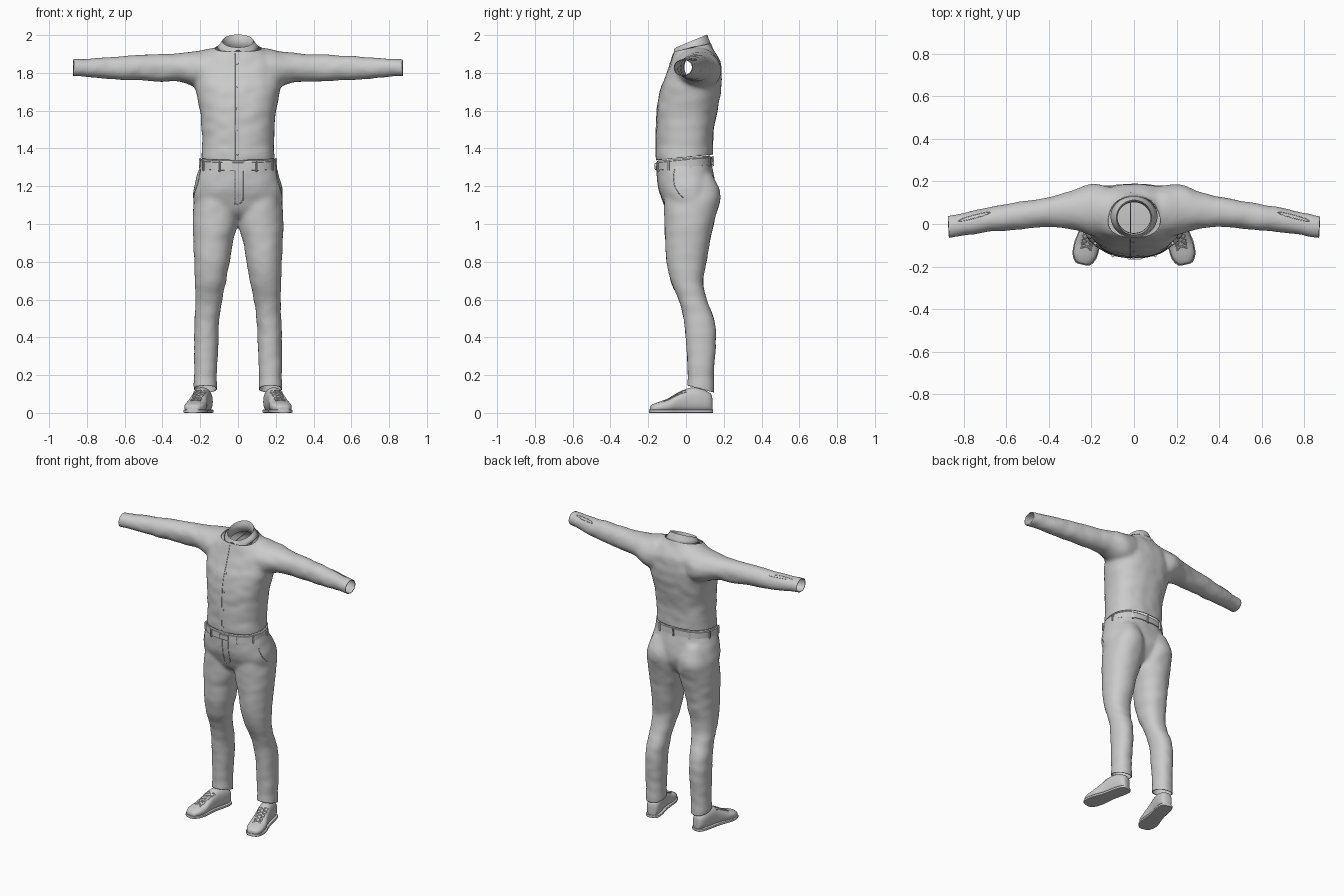
import bpy, bmesh, math
from mathutils import Vector, Matrix, noise
from mathutils.bvhtree import BVHTree

cube = bpy.data.objects.get("Cube")
if cube:
    bpy.data.objects.remove(cube)

GREY = (0.6, 0.6, 0.6, 1)
cloth = bpy.data.materials.new("plain grey")
cloth.use_nodes = True
cloth.diffuse_color = GREY
cloth.node_tree.nodes["Principled BSDF"].inputs["Base Color"].default_value = GREY


def finish(name, data, angle=40):
    ob = bpy.data.objects.new(name, data)
    bpy.context.collection.objects.link(ob)
    data.materials.clear()
    data.materials.append(cloth)
    if ob.type == 'MESH':
        bpy.ops.object.select_all(action='DESELECT')
        ob.select_set(True)
        bpy.context.view_layer.objects.active = ob
        bpy.ops.object.shade_smooth_by_angle(angle=math.radians(angle))
    return ob


def from_bm(name, bm, angle=40):
    bmesh.ops.recalc_face_normals(bm, faces=bm.faces)
    me = bpy.data.meshes.new(name)
    bm.to_mesh(me)
    bm.free()
    return finish(name, me, angle)


def spline(rows, steps):
    """Catmull-Rom interpolation through rows of numbers."""
    out = []
    for i in range(len(rows) - 1):
        quad = [rows[max(0, i - 1)], rows[i], rows[i + 1], rows[min(len(rows) - 1, i + 2)]]
        for k in range(steps):
            t = k / steps
            out.append([b + 0.5 * t * (c - a + t * (2*a - 5*b + 4*c - d + t * (3*(b - c) + d - a)))
                        for a, b, c, d in zip(*quad)])
    return out + [list(rows[-1])]


def loft(bm, axis, rows, power=2.4, side=1, steps=4, n=40):
    """Closed skin through rounded sections: (position, a0, a1, b0, b1)."""
    rings = []
    for t, a0, a1, b0, b1 in spline(rows, steps):
        ring = []
        for k in range(n):
            c, s = math.cos(math.tau * k / n), math.sin(math.tau * k / n)
            a = (a0 + a1) / 2 + (a1 - a0) / 2 * math.copysign(abs(c) ** (2 / power), c)
            b = (b0 + b1) / 2 + (b1 - b0) / 2 * math.copysign(abs(s) ** (2 / power), s)
            p = {'x': (t, a, b), 'y': (a, t, b), 'z': (a, b, t)}[axis]
            ring.append(bm.verts.new((p[0] * side, p[1], p[2])))
        rings.append(ring)
    faces = [bm.faces.new((r[k], r[(k + 1) % n], q[(k + 1) % n], q[k]))
             for r, q in zip(rings, rings[1:]) for k in range(n)]
    faces += [bm.faces.new(rings[0]), bm.faces.new(rings[-1])]
    bmesh.ops.recalc_face_normals(bm, faces=faces)


def garment(name, bm, cuts, folds):
    """Fuse overlapping lofts, soften, add faint folds and cut the openings."""
    ob = from_bm(name + " form", bm)
    mod = ob.modifiers.new("fuse", 'REMESH')
    mod.mode, mod.voxel_size = 'VOXEL', 0.011
    mod = ob.modifiers.new("soften", 'SMOOTH')
    mod.factor, mod.iterations = 0.5, 9
    me = bpy.data.meshes.new_from_object(ob.evaluated_get(bpy.context.evaluated_depsgraph_get()))
    bpy.data.objects.remove(ob)
    bm = bmesh.new()
    bm.from_mesh(me)
    bm.normal_update()
    shift = [v.normal * (0.002 + folds * noise.noise(Vector((v.co.x * 14, v.co.y * 6, v.co.z * 18))))
             for v in bm.verts]
    for v, d in zip(bm.verts, shift):
        v.co += d
    for co, no in cuts:
        bmesh.ops.bisect_plane(bm, geom=bm.verts[:] + bm.edges[:] + bm.faces[:],
                               plane_co=co, plane_no=no, clear_outer=True)
    ob = from_bm(name, bm, 60)
    tree = BVHTree.FromObject(ob, bpy.context.evaluated_depsgraph_get())
    mod = ob.modifiers.new("thickness", 'SOLIDIFY')
    mod.thickness, mod.offset = 0.004, -1
    return tree


def seam(name, tree, pts, direction, radius=0.002, closed=False):
    """Thin raised cord projected onto a surface along a direction."""
    d, hits = Vector(direction), []
    for p in pts:
        hit = tree.ray_cast(Vector(p) - d, d)[0]
        if hit:
            hits.append(hit)
    if len(hits) < 2:
        return
    cu = bpy.data.curves.new(name, 'CURVE')
    cu.dimensions, cu.bevel_depth, cu.bevel_resolution = '3D', radius, 1
    sp = cu.splines.new('POLY')
    sp.points.add(len(hits) - 1)
    for pt, h in zip(sp.points, hits):
        pt.co = (*h, 1)
    sp.use_cyclic_u = closed
    finish(name, cu)


def box(name, center, size, turn=0):
    bm = bmesh.new()
    bmesh.ops.create_cube(bm, size=1)
    bmesh.ops.scale(bm, vec=size, verts=bm.verts)
    bmesh.ops.bevel(bm, geom=bm.edges[:], offset=0.003, segments=2, affect='EDGES')
    bmesh.ops.transform(bm, matrix=Matrix.Translation(center) @ Matrix.Rotation(turn, 4, 'Z'), verts=bm.verts)
    from_bm(name, bm)


FRONT, DOWN = (0, 1, 0), (0, 0, -1)

# Shirt: torso, shoulders and sleeves
bm = bmesh.new()
torso = [(1.28, .19, -.15, .13), (1.36, .193, -.157, .138), (1.42, .188, -.157, .142),
         (1.5, .19, -.156, .145), (1.6, .2, -.152, .165), (1.7, .22, -.135, .182),
         (1.78, .23, -.108, .188), (1.85, .215, -.082, .182), (1.9, .17, -.066, .16),
         (1.94, .11, -.055, .137), (1.99, .09, -.045, .12)]
loft(bm, 'z', [(z, -w, w, y0, y1) for z, w, y0, y1 in torso])
sleeve = [(.05, -.03, .15, 1.74, 1.93), (.14, -.06, .18, 1.7, 1.93), (.22, -.045, .183, 1.725, 1.912),
          (.3, -.022, .152, 1.754, 1.904), (.4, -.012, .125, 1.756, 1.897), (.5, -.02, .108, 1.76, 1.893),
          (.6, -.03, .09, 1.765, 1.888), (.7, -.037, .073, 1.77, 1.88), (.8, -.054, .05, 1.78, 1.874),
          (.92, -.075, .027, 1.79, 1.868)]
for side in (1, -1):
    loft(bm, 'x', sleeve, 2.1, side)
shirt = garment("shirt", bm, [((0, 0, 1.353), (0, .1, -1)), ((0, 0, 1.927), (0, -.22, 1)),
                              ((.873, 0, 1.8), (1, -.05, .02)), ((-.873, 0, 1.8), (-1, -.05, .02))], .004)

# Trousers: hips and legs
bm = bmesh.new()
hips = [(1.37, .185, -.146, .128), (1.32, .197, -.152, .134), (1.2, .23, -.146, .155),
        (1.13, .234, -.124, .152), (1.06, .2, -.09, .12), (1.03, .14, -.05, .08)]
loft(bm, 'z', [(z, -w, w, y0, y1) for z, w, y0, y1 in hips])
leg = [(1.26, .04, .19, -.08, .14), (1.15, .008, .226, -.11, .182), (1.02, 0, .238, -.113, .15),
       (.9, .03, .234, -.107, .124), (.8, .045, .23, -.101, .108), (.7, .065, .227, -.08, .09),
       (.6, .085, .224, -.038, .107), (.5, .1, .227, -.012, .147), (.4, .105, .231, 0, .157),
       (.3, .108, .231, .007, .152), (.2, .113, .231, .01, .147), (.05, .113, .232, .008, .147)]
for side in (1, -1):
    loft(bm, 'z', leg, 2.2, side)
trousers = garment("trousers", bm, [((0, 0, 1.35), (0, -.1, 1)), ((0, .08, .126), (0, -.25, -1))], .003)

# Belt with loops and buckle
bm = bmesh.new()
loft(bm, 'z', [(z, -w, w, -w + .043, w - .062) for z, w in
               ((1.298, .196), (1.3, .203), (1.34, .201), (1.342, .194))], 2.4, 1, 1, 72)
for v in bm.verts:
    v.co.z += .1 * v.co.y
from_bm("belt", bm)
for k, deg in enumerate((25, 62, 100, 150, 180, 210, 260, 298, 335)):
    a = math.radians(deg)
    s, c = math.sin(a), -math.cos(a)
    x = .203 * math.copysign(abs(s) ** .83, s)
    y = -.01 + .151 * math.copysign(abs(c) ** .83, c)
    box("belt_loop", (x, y, 1.318 + .1 * y), (.014, .012, .056), math.atan2(y + .01, x) + math.pi / 2)
box("buckle", (.004, -.16, 1.305), (.07, .014, .036))

# Collar: inner stand, fold line and pointed outer leaf
bm = bmesh.new()
leaf = spline([(1.922,), (1.885,), (1.917,), (1.937,), (1.94,), (1.938,), (1.936,)], 6)
rows = []
for k in range(-36, 37):
    a = math.pi * k / 36
    s, c, back = math.sin(a), math.cos(a), (1 - math.cos(a)) / 2
    top = 1.932 + .068 * back
    low = leaf[abs(k)][0]
    drop = (top - low) / .06
    rows.append([bm.verts.new(p) for p in (
        (.08 * s, .03 - .075 * c, top - .07), (.08 * s, .03 - .077 * c, top - .02),
        (.083 * s, .03 - .082 * c, top), (.092 * s, .034 - .09 * c - .002 * drop, (top + low) / 2),
        (.108 * s, .038 - .1 * c - .003 * drop, low))])
for r, q in zip(rows, rows[1:]):
    for k in range(4):
        bm.faces.new((r[k], r[k + 1], q[k + 1], q[k]))
bmesh.ops.remove_doubles(bm, verts=bm.verts, dist=.0001)
collar = from_bm("collar", bm, 60)
mod = collar.modifiers.new("thickness", 'SOLIDIFY')
mod.thickness, mod.offset = .006, 0

# Button band and buttons
seam("button_band_edge", shirt, [(-.016, 0, 1.34 + .02 * k) for k in range(30)], FRONT, .0025)
for k in range(5):
    hit, normal = shirt.ray_cast(Vector((-.004, -1, 1.37 + .12 * k)), Vector(FRONT))[:2]
    bm = bmesh.new()
    bmesh.ops.create_cone(bm, cap_ends=True, segments=16, radius1=.007, radius2=.006, depth=.006)
    turn = normal.to_track_quat('Z', 'Y').to_matrix().to_4x4()
    bmesh.ops.transform(bm, matrix=Matrix.Translation(hit) @ turn, verts=bm.verts)
    from_bm("button", bm)

# Fly stitching and centre back seam
fly = [(-.016, 0, 1.285 - .02 * k) for k in range(10)] + [(.01, 0, 1.108), (.025, 0, 1.125)]
fly += [(.03, 0, 1.14 + .02 * k) for k in range(8)]
seam("fly_seam", trousers, fly, FRONT, .003)

for side in (1, -1):
    # Pocket openings and sleeve plackets
    pocket = spline([(-.06, 1.29), (-.067, 1.25), (-.06, 1.2), (-.04, 1.165), (-.015, 1.14)], 4)
    seam("pocket_seam", trousers, [(side, y, z) for y, z in pocket], (-side, 0, 0), .0025)
    slit = [(side * (.75 + .075 * math.cos(a)), .035 - .02 * math.cos(a) + .008 * math.sin(a), 2.5)
            for a in (math.tau * k / 24 for k in range(24))]
    seam("sleeve_placket", shirt, slit, DOWN, .002, True)

    # Shoe upper and sole, toes turned out
    place = Matrix.Translation((side * .204, -.022, 0)) @ Matrix.Rotation(side * .22, 4, 'Z')
    shape = [(-.17, .014, .03), (-.163, .034, .042), (-.13, .053, .056), (-.08, .057, .07),
             (-.04, .051, .093), (0, .046, .115), (.04, .045, .132), (.09, .046, .132),
             (.135, .042, .115), (.157, .03, .1), (.163, .014, .08)]
    bm = bmesh.new()
    loft(bm, 'y', [(y, -w, w, .004, h) for y, w, h in shape], 2.5)
    bm.transform(place)
    shoe = from_bm("shoe", bm, 60)
    bm = bmesh.new()
    loft(bm, 'y', [(y * 1.02, -w - .004, w + .004, 0, .018) for y, w, h in shape], 7)
    bm.transform(place)
    from_bm("shoe_sole", bm)

    # Crossed laces and lacing edges
    tree = BVHTree.FromObject(shoe, bpy.context.evaluated_depsgraph_get())
    for k in range(5):
        y = -.085 + .022 * k
        for d in (1, -1):
            cross = [(d * .007 * j, y + .0035 * j, 1) for j in range(-4, 5)]
            seam("lace", tree, [place @ Vector(p) for p in cross], DOWN, .003)
    for d in (1, -1):
        edge = [(d * (.02 + .0012 * j), -.1 + .011 * j, 1) for j in range(12)]
        seam("lacing_edge", tree, [place @ Vector(p) for p in edge], DOWN, .0025)
